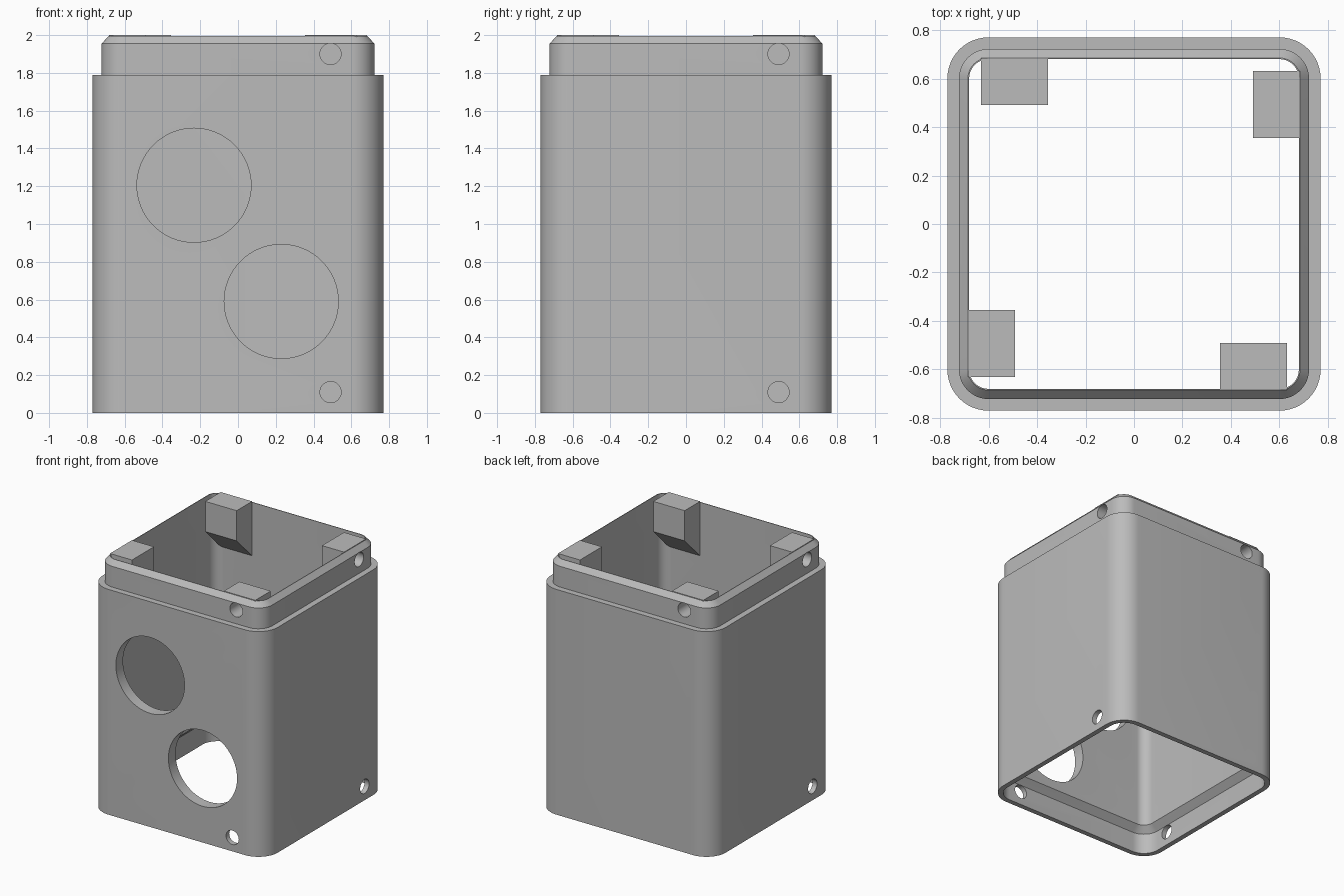
import bpy, bmesh, math
from mathutils import Matrix, Vector

cube = bpy.data.objects.get("Cube")
if cube:
    bpy.data.objects.remove(cube, do_unlink=True)

grey = bpy.data.materials.new("plain grey")
grey.use_nodes = True
colour = (0.5, 0.5, 0.5, 1)
grey.diffuse_color = colour
grey.node_tree.nodes["Principled BSDF"].inputs["Base Color"].default_value = colour

CORNER = 0.6      # shared centre of every rounded corner
STEPS = 12        # segments per rounded corner


def finish(name, bm):
    bmesh.ops.recalc_face_normals(bm, faces=bm.faces)
    mesh = bpy.data.meshes.new(name)
    bm.to_mesh(mesh)
    bm.free()
    mesh.materials.append(grey)
    obj = bpy.data.objects.new(name, mesh)
    bpy.context.collection.objects.link(obj)
    return obj


def ring(bm, half, z):
    """Rounded square outline of the given half width."""
    verts = []
    for quarter in range(4):
        base = Vector((CORNER, CORNER))
        for i in range(STEPS + 1):
            a = math.pi / 2 * i / STEPS
            p = base + (half - CORNER) * Vector((math.cos(a), math.sin(a)))
            p.rotate(Matrix.Rotation(quarter * math.pi / 2, 2))
            verts.append(bm.verts.new((p.x, p.y, z)))
    return verts


def shell(name, profile):
    """Closed wall section swept round the rounded square."""
    bm = bmesh.new()
    rings = [ring(bm, half, z) for half, z in profile]
    for a, b in zip(rings, rings[1:] + rings[:1]):
        for i in range(len(a)):
            j = (i + 1) % len(a)
            bm.faces.new((a[i], a[j], b[j], b[i]))
    return finish(name, bm)


def lug(name, turn):
    """Screw block on the inner wall, with a sloped underside."""
    bm = bmesh.new()
    section = [(-0.684, 2.0), (-0.49, 2.0), (-0.49, 1.76), (-0.684, 1.566)]
    face = bm.faces.new([bm.verts.new((0.355, y, z)) for y, z in section])
    out = bmesh.ops.extrude_face_region(bm, geom=[face])
    moved = [v for v in out["geom"] if isinstance(v, bmesh.types.BMVert)]
    bmesh.ops.translate(bm, verts=moved, vec=(0.276, 0, 0))
    bm.transform(turn)
    return finish(name, bm)


def bore(name, x, z, radius, y_in, turn=Matrix.Identity(4), segments=32):
    """Cylinder cutter running in from outside the front wall."""
    bm = bmesh.new()
    y_out = -0.9
    place = (Matrix.Translation((x, (y_out + y_in) / 2, z))
             @ Matrix.Rotation(math.pi / 2, 4, 'X'))
    bmesh.ops.create_cone(bm, cap_ends=True, segments=segments, radius1=radius,
                          radius2=radius, depth=y_in - y_out, matrix=place)
    bm.transform(turn)
    obj = finish(name, bm)
    obj.hide_render = True
    return obj


def combine(target, other, operation):
    mod = target.modifiers.new(operation, 'BOOLEAN')
    mod.operation = operation
    mod.solver = 'EXACT'
    mod.object = other
    bpy.context.view_layer.objects.active = target
    bpy.ops.object.modifier_apply(modifier=mod.name)
    bpy.data.objects.remove(other, do_unlink=True)


# Outer wall, stepped neck with chamfer, straight bore, socket below
housing = shell("housing", [
    (0.77, 0), (0.77, 1.79), (0.722, 1.79), (0.722, 1.955), (0.685, 1.995),
    (0.68, 1.995), (0.68, 0.215), (0.73, 0.165), (0.73, 0)])

turns = [Matrix.Rotation(i * math.pi / 2, 4, 'Z') for i in range(4)]

# One screw block per wall
for turn in turns:
    combine(housing, lug("lug", turn), 'UNION')

# Blind neck holes into the blocks, through holes in the skirt
for turn in turns:
    combine(housing, bore("neck_hole", 0.49, 1.9, 0.056, -0.55, turn), 'DIFFERENCE')
    combine(housing, bore("skirt_hole", 0.49, 0.11, 0.056, -0.6, turn), 'DIFFERENCE')

# Two large round openings in the front wall
for x, z in ((-0.233, 1.205), (0.229, 0.59)):
    combine(housing, bore("front_opening", x, z, 0.302, -0.5, segments=64), 'DIFFERENCE')

bpy.ops.object.select_all(action='DESELECT')
housing.select_set(True)
bpy.context.view_layer.objects.active = housing
bpy.ops.object.shade_smooth_by_angle(angle=math.radians(30))
